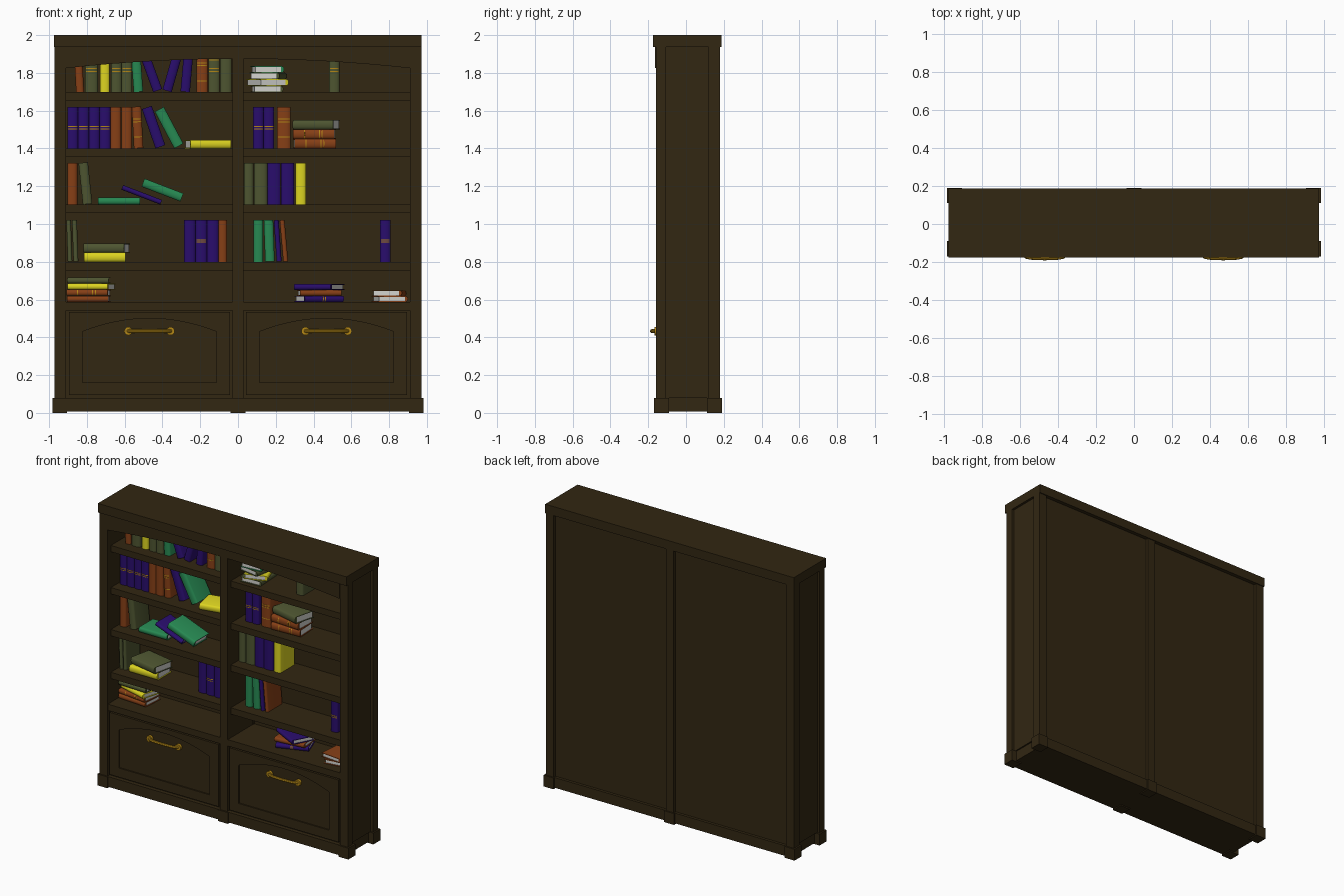
import bpy, bmesh, math
from mathutils import Matrix

if "Cube" in bpy.data.objects:
    bpy.data.objects.remove(bpy.data.objects["Cube"])

COLOURS = {
    "dark_wood": (0.032, 0.020, 0.006), "yellow_cover": (0.72, 0.66, 0.015),
    "purple_cover": (0.022, 0.004, 0.15), "orange_cover": (0.24, 0.05, 0.008),
    "olive_cover": (0.075, 0.09, 0.03), "green_cover": (0.02, 0.25, 0.085),
    "gold": (0.45, 0.24, 0.008), "paper": (0.65, 0.65, 0.62)}
MAT = {}
for name, c in COLOURS.items():
    MAT[name] = bpy.data.materials.new(name)
    MAT[name].diffuse_color = (*c, 1)
smooth = []


def finish(name, bm, mats):
    bmesh.ops.recalc_face_normals(bm, faces=bm.faces)
    me = bpy.data.meshes.new(name)
    bm.to_mesh(me)
    bm.free()
    for m in mats:
        me.materials.append(MAT[m])
    ob = bpy.data.objects.new(name, me)
    bpy.context.collection.objects.link(ob)
    return ob


def prism(bm, pts, a, b, axis="z", mat=0):
    """Extrude a flat outline from a to b along z (xy outline) or y (xz outline)."""
    at = (lambda p, q: (p[0], p[1], q)) if axis == "z" else (lambda p, q: (p[0], q, p[1]))
    lo = [bm.verts.new(at(p, a)) for p in pts]
    hi = [bm.verts.new(at(p, b)) for p in pts]
    n = len(pts)
    faces = [bm.faces.new(lo), bm.faces.new(hi)]
    faces += [bm.faces.new((lo[i], lo[(i + 1) % n], hi[(i + 1) % n], hi[i])) for i in range(n)]
    for f in faces:
        f.material_index = mat


def rect(x0, x1, y0, y1):
    return [(x0, y0), (x1, y0), (x1, y1), (x0, y1)]


def box(name, x0, x1, y0, y1, z0, z1):
    bm = bmesh.new()
    prism(bm, rect(x0, x1, y0, y1), z0, z1)
    return finish(name, bm, ["dark_wood"])


def arch_board(name, cx, half, z_end, rise, z_top, y0, y1):
    """Board whose lower edge is a shallow arch."""
    pts = [(cx - half, z_top), (cx + half, z_top)]
    for i in range(17):
        u = 1 - i / 8
        pts.append((cx + half * u, z_end + rise * (1 - u * u)))
    bm = bmesh.new()
    prism(bm, pts, y0, y1, "y")
    finish(name, bm, ["dark_wood"])


# ---- carcass ----
box("crown", -0.975, 0.972, -0.175, 0.187, 1.936, 2.0)
box("base", -0.945, 0.945, -0.163, 0.18, 0.008, 0.08)
box("back_panel", -0.945, 0.945, 0.14, 0.16, 0.08, 1.936)
arch_board("top_arch_rail", 0, 0.911, 1.825, 0.05, 1.936, -0.165, -0.13)
box("centre_divider", -0.028, 0.028, -0.16, 0.14, 0.08, 1.936)
box("centre_back_post", -0.03, 0.03, 0.125, 0.18, 0.08, 1.936)
for y0, y1 in ((-0.17, -0.09), (0.11, 0.19)):
    box("centre_foot", -0.039, 0.039, y0, y1, 0, 0.08)
for s in (-1, 1):
    def side(name, xa, xb, *r):
        box(name, min(s * xa, s * xb), max(s * xa, s * xb), *r)
    side("side_panel", 0.912, 0.955, -0.11, 0.13, 0.08, 1.936)
    side("front_post", 0.91, 0.972, -0.16, -0.105, 0.08, 1.936)
    side("back_post", 0.91, 0.972, 0.12, 0.18, 0.08, 1.936)
    side("front_foot", 0.905, 0.983, -0.17, -0.09, 0, 0.08)
    side("back_foot", 0.905, 0.983, 0.11, 0.19, 0, 0.08)

# ---- shelves ----
SHELF = [1.698, 1.40, 1.103, 0.80, 0.588]
for z in SHELF:
    front = -0.155 if z == SHELF[-1] else -0.12
    for s in (-1, 1):
        box("shelf", min(s * 0.025, s * 0.914), max(s * 0.025, s * 0.914), front, 0.142, z - 0.045, z)

# ---- drawers with arched panels and handles ----
for cx in (-0.469, 0.469):
    box("drawer_body", cx - 0.441, cx + 0.441, -0.135, 0.141, 0.08, 0.545)
    box("drawer_bottom_rail", cx - 0.427, cx + 0.427, -0.157, -0.134, 0.095, 0.16)
    for s in (-1, 1):
        a, b = sorted((cx + s * 0.427, cx + s * 0.355))
        box("drawer_stile", a, b, -0.157, -0.134, 0.16, 0.535)
    arch_board("drawer_arch_rail", cx, 0.355, 0.43, 0.07, 0.535, -0.157, -0.134)
    box("drawer_panel", cx - 0.36, cx + 0.36, -0.148, -0.134, 0.15, 0.53)

    # gold pull: swept tube plus end discs
    cu = bpy.data.curves.new("drawer_handle", "CURVE")
    cu.dimensions, cu.bevel_depth, cu.bevel_resolution = "3D", 0.010, 2
    cu.use_fill_caps = True
    sp = cu.splines.new("POLY")
    path = [(-0.11, -0.14), (-0.11, -0.163), (-0.098, -0.173), (-0.07, -0.178), (0, -0.181)]
    path += [(-x, y) for x, y in reversed(path[:-1])]
    sp.points.add(len(path) - 1)
    for p, (x, y) in zip(sp.points, path):
        p.co = (cx + x, y, 0.433, 1)
    cu.materials.append(MAT["gold"])
    ob = bpy.data.objects.new("drawer_handle", cu)
    bpy.context.collection.objects.link(ob)
    bpy.ops.object.select_all(action="DESELECT")
    ob.select_set(True)
    bpy.context.view_layer.objects.active = ob
    bpy.ops.object.convert(target="MESH")
    smooth.append(bpy.context.view_layer.objects.active)
    for x in (cx - 0.112, cx + 0.112):
        bm = bmesh.new()
        disc = [(x + 0.022 * math.cos(k * math.pi / 8), 0.433 + 0.022 * math.sin(k * math.pi / 8)) for k in range(16)]
        prism(bm, disc, -0.166, -0.145, "y")
        smooth.append(finish("handle_rosette", bm, ["gold"]))

# ---- books: capital code = gold bands on the spine ----
COVER = {"y": "yellow_cover", "p": "purple_cover", "o": "orange_cover", "e": "olive_cover", "g": "green_cover"}
BANDS = {"p": [-0.006, 0.006], "o": [0.03, 0.045, -0.05], "e": [0.0, 0.015, 0.06], "y": [0.06], "g": [0.06]}
H, D = 0.22, 0.16


def book(code, t, x, y, z, tilt=0, yaw=0):
    bm = bmesh.new()
    r, d, c = t / 2, D / 2, 0.004

    def spine(w, off):
        return [(-w * math.cos(k * math.pi / 6), -d + 0.012 - (0.012 + off) * math.sin(k * math.pi / 6))
                for k in range(7)]
    cover = [(-r, d)] + spine(r, 0) + [(r, d), (r - c, d), (r - c, -d + 0.016), (-r + c, -d + 0.016), (-r + c, d)]
    prism(bm, cover, -H / 2, H / 2)
    prism(bm, rect(-r + c, r - c, -d + 0.012, d - 0.007), -H / 2 + 0.006, H / 2 - 0.006, mat=1)
    if code.isupper():
        for b in BANDS[code.lower()]:
            prism(bm, spine(r * 0.98, 0.0015), b - 0.0025, b + 0.0025, mat=2)
    ob = finish("book", bm, [COVER[code.lower()], "paper", "gold"])
    ob.matrix_world = (Matrix.Translation((x, y, z)) @ Matrix.Rotation(math.radians(yaw), 4, "Z")
                       @ Matrix.Rotation(math.radians(tilt), 4, "Y"))
    smooth.append(ob)


def row(shelf, x, codes, t=0.055, gap=0.001):
    """Upright books side by side, starting at x."""
    for c in codes:
        book(c, t, x + t / 2, 0.036, SHELF[shelf] + H / 2)
        x += t + gap


def lean(shelf, x, code, t, tilt, y=0.036, lift=0):
    a = math.radians(tilt)
    z = SHELF[shelf] + H / 2 * abs(math.cos(a)) + t / 2 * abs(math.sin(a))
    book(code, t, x, y, z + lift, tilt)


def stack(shelf, books, t=0.044):
    """Lying books from the bottom up: (code, x, yaw)."""
    z = SHELF[shelf]
    for c, x, yaw in books:
        book(c, t, x, 0.025, z + t / 2, 90, yaw)
        z += t + 0.0005


# top shelf
lean(0, -0.842, "o", 0.042, -3)
row(0, -0.81, "E", 0.068)
row(0, -0.73, "y", 0.05)
row(0, -0.672, "EE", 0.055)
lean(0, -0.535, "G", 0.05, -4)
lean(0, -0.463, "p", 0.05, -20)
lean(0, -0.345, "p", 0.05, 16)
lean(0, -0.27, "p", 0.05, 5)
row(0, -0.22, "OEe", 0.06, 0.003)
stack(0, [("e", 0.155, 93), ("y", 0.155, 110), ("e", 0.16, 80), ("g", 0.155, 95)], 0.034)
row(0, 0.482, "E")
# second shelf
row(1, -0.903, "PPPPoo", 0.056)
lean(1, -0.532, "O", 0.05, -3)
lean(1, -0.447, "p", 0.055, -19)
lean(1, -0.365, "g", 0.055, -28)
stack(1, [("y", -0.16, 12)])
row(1, 0.08, "PP")
row(1, 0.207, "O", 0.072)
stack(1, [("O", 0.405, 3), ("O", 0.405, -3), ("e", 0.415, -14)], 0.05)
# third shelf
row(2, -0.903, "o", 0.052)
lean(2, -0.808, "e", 0.05, -6)
stack(2, [("g", -0.63, 0)], 0.036)
lean(2, -0.51, "p", 0.026, -69, 0.03)
lean(2, -0.4, "g", 0.046, -69, 0.01, 0.016)
row(2, 0.031, "e", 0.05)
row(2, 0.085, "epp", 0.07)
row(2, 0.305, "y")
# fourth shelf
lean(3, -0.893, "e", 0.024, -2)
lean(3, -0.862, "e", 0.026, -2)
stack(3, [("y", -0.705, 0), ("e", -0.695, -12)], 0.048)
row(3, -0.285, "pPp", 0.06)
row(3, -0.105, "o", 0.046)
row(3, 0.083, "g", 0.05)
lean(3, 0.165, "g", 0.05, -2)
lean(3, 0.21, "p", 0.026, -4)
lean(3, 0.243, "o", 0.026, -5)
row(3, 0.752, "P")
# bottom shelf
stack(4, [("o", -0.79, -4), ("O", -0.79, -7), ("y", -0.775, -16), ("e", -0.79, -3)], 0.032)
stack(4, [("P", 0.43, 20), ("o", 0.43, 6), ("p", 0.43, -28)], 0.031)
stack(4, [("o", 0.805, 98), ("o", 0.8, 84)], 0.03)

# ---- smooth spines and handles ----
bpy.context.view_layer.update()
bpy.ops.object.select_all(action="DESELECT")
for ob in smooth:
    ob.select_set(True)
bpy.context.view_layer.objects.active = smooth[0]
bpy.ops.object.shade_smooth_by_angle(angle=math.radians(40))

for m in bpy.data.materials:
    if m.users and not m.is_grease_pencil:
        m.use_nodes = True
        m.node_tree.nodes["Principled BSDF"].inputs["Base Color"].default_value = m.diffuse_color
